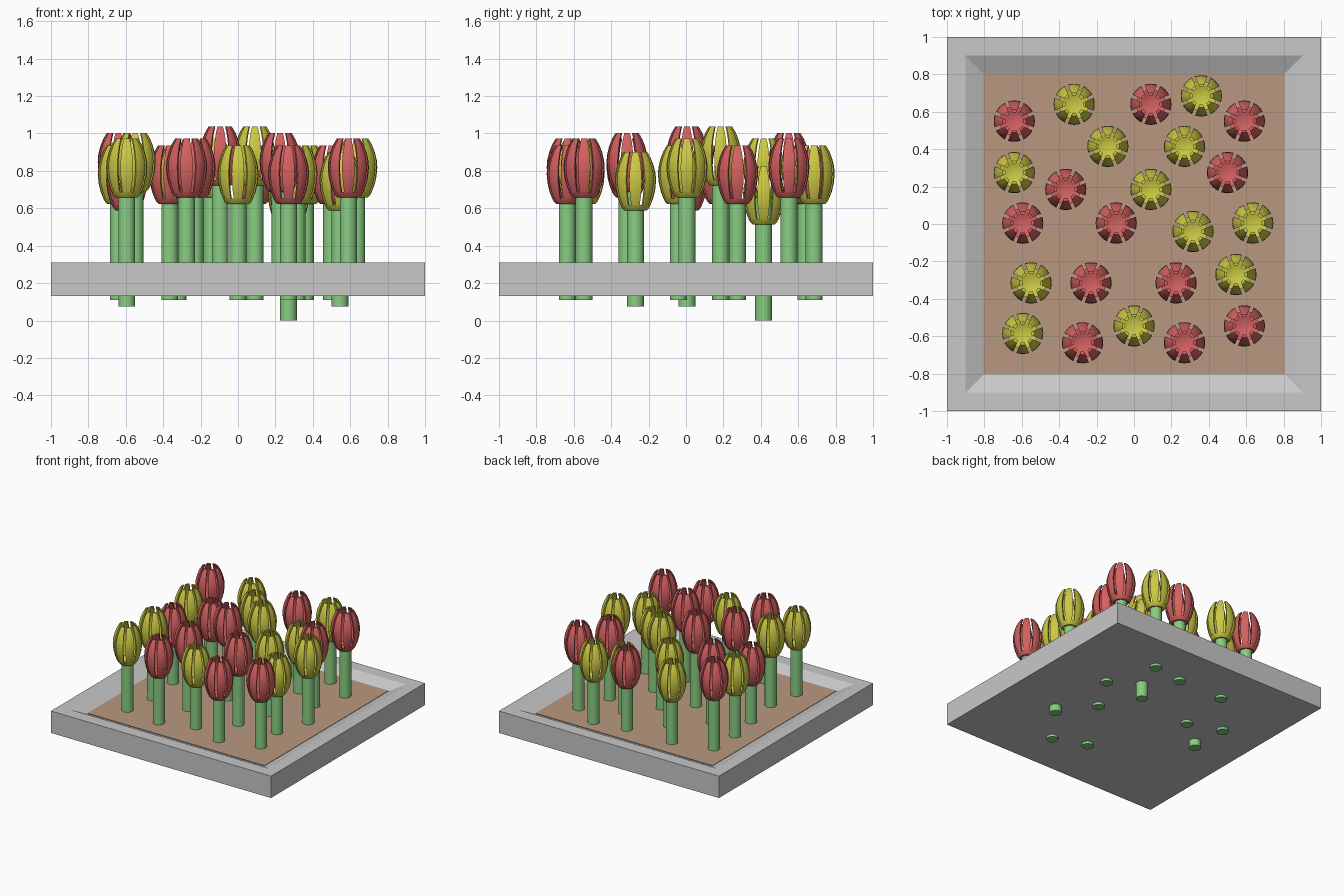
import bpy, bmesh, math

if "Cube" in bpy.data.objects:
    bpy.data.objects.remove(bpy.data.objects["Cube"])


def material(name, srgb):
    m = bpy.data.materials.new(name)
    lin = [(c / 255 / 12.92) if c < 10 else ((c / 255 + 0.055) / 1.055) ** 2.4 for c in srgb]
    m.diffuse_color = (*lin, 1)
    m.use_nodes = True
    m.node_tree.nodes["Principled BSDF"].inputs["Base Color"].default_value = m.diffuse_color
    return m


GREY = material("tray_grey", (200, 200, 200))
SOIL = material("soil_brown", (184, 153, 128))
GREEN = material("stem_green", (137, 205, 130))
RED = material("petal_red", (212, 97, 97))
YELLOW = material("petal_yellow", (204, 201, 68))


def finish(bm, name, mat, smooth=False):
    bmesh.ops.recalc_face_normals(bm, faces=bm.faces)
    me = bpy.data.meshes.new(name)
    if smooth:
        for f in bm.faces:
            f.smooth = True
    bm.to_mesh(me)
    bm.free()
    if smooth:
        me.set_sharp_from_angle(angle=math.radians(35))
    me.materials.append(mat)
    return me


def place(name, me, loc=(0, 0, 0)):
    ob = bpy.data.objects.new(name, me)
    ob.location = loc
    bpy.context.collection.objects.link(ob)
    return ob


def square_rings(rings):
    """Stack of square rings (half size, z), capped at both ends."""
    bm = bmesh.new()
    loops = [[bm.verts.new((sx * h, sy * h, z)) for sx, sy in ((-1, -1), (1, -1), (1, 1), (-1, 1))]
             for h, z in rings]
    for a, b in zip(loops, loops[1:]):
        for i in range(4):
            j = (i + 1) % 4
            bm.faces.new((a[i], a[j], b[j], b[i]))
    bm.faces.new(loops[0])
    bm.faces.new(loops[-1])
    return bm


# Tray with bevelled inner rim, and the soil inside it
place("tray", finish(square_rings([(1, 0.13), (1, 0.31), (0.9, 0.31), (0.8, 0.264)]), "tray", GREY))
place("soil", finish(square_rings([(0.803, 0.264), (0.805, 0.27)]), "soil", SOIL))

# Tulip head: small round cup with eight slit petals on top
OUTER = [(0.08, 0.03), (0.094, 0.065), (0.105, 0.11), (0.11, 0.16), (0.107, 0.2),
         (0.096, 0.245), (0.081, 0.283), (0.062, 0.315)]
WALL, GAP, PETALS, COLS = 0.015, 0.009, 8, 5


def head_mesh(name, mat):
    bm = bmesh.new()
    # lathed cup
    cup = [(0, 0), (0.058, 0), (0.071, 0.013), (0.08, 0.03), (0.065, 0.03), (0.045, 0.019), (0, 0.015)]
    vs = [bm.verts.new((r, 0, z)) for r, z in cup]
    es = [bm.edges.new(p) for p in zip(vs, vs[1:])]
    bmesh.ops.spin(bm, geom=vs + es, axis=(0, 0, 1), cent=(0, 0, 0),
                   angle=2 * math.pi, steps=32, use_duplicate=False)
    bmesh.ops.remove_doubles(bm, verts=bm.verts, dist=1e-5)
    # petals: curved slabs separated by gaps of constant width
    for p in range(PETALS):
        mid = 2 * math.pi * p / PETALS
        rows = []
        for r, z in OUTER:
            row = []
            for rad, flip in ((r, 1), (r - WALL, -1)):
                half = math.pi / PETALS - math.asin(GAP / rad)
                for c in range(COLS):
                    a = mid + flip * half * (2 * c / (COLS - 1) - 1)
                    row.append(bm.verts.new((rad * math.cos(a), rad * math.sin(a), z)))
            rows.append(row)
        n = 2 * COLS
        for a, b in zip(rows, rows[1:]):
            for i in range(n):
                j = (i + 1) % n
                bm.faces.new((a[i], a[j], b[j], b[i]))
        for row in (rows[0], rows[-1]):
            for i in range(COLS - 1):
                bm.faces.new((row[i], row[i + 1], row[n - 2 - i], row[n - 1 - i]))
    return finish(bm, name, mat, True)


bm = bmesh.new()
bmesh.ops.create_cone(bm, cap_ends=True, segments=24, radius1=0.045, radius2=0.045, depth=0.52)
bmesh.ops.translate(bm, verts=bm.verts, vec=(0, 0, 0.26))
STEM = finish(bm, "stem", GREEN, True)

# Flower positions: x, y, height of the stem foot
REDS = [(-0.64, 0.55, 0.175), (0.09, 0.64, 0.11), (0.59, 0.55, 0.145), (0.5, 0.275, 0.11),
        (-0.365, 0.185, 0.11), (-0.595, 0.005, 0.075), (-0.095, 0.005, 0.21), (-0.23, -0.315, 0.145),
        (0.225, -0.315, 0.175), (-0.275, -0.635, 0.145), (0.27, -0.635, 0.11), (0.59, -0.545, 0.145)]
YELLOWS = [(-0.32, 0.64, 0.11), (0.36, 0.685, 0.11), (-0.14, 0.415, 0.145), (0.27, 0.415, 0.0),
           (-0.64, 0.275, 0.11), (0.09, 0.185, 0.21), (0.315, -0.04, 0.11), (0.635, 0.005, 0.145),
           (-0.55, -0.315, 0.175), (0.545, -0.27, 0.075), (-0.595, -0.585, 0.145), (0, -0.545, 0.11)]
for colour, mat, spots in (("red", RED, REDS), ("yellow", YELLOW, YELLOWS)):
    head = head_mesh(colour + "_tulip_head", mat)
    for i, (x, y, z) in enumerate(spots):
        place(f"{colour}_stem_{i + 1}", STEM, (x, y, z))
        place(f"{colour}_tulip_head_{i + 1}", head, (x, y, z + 0.512))
